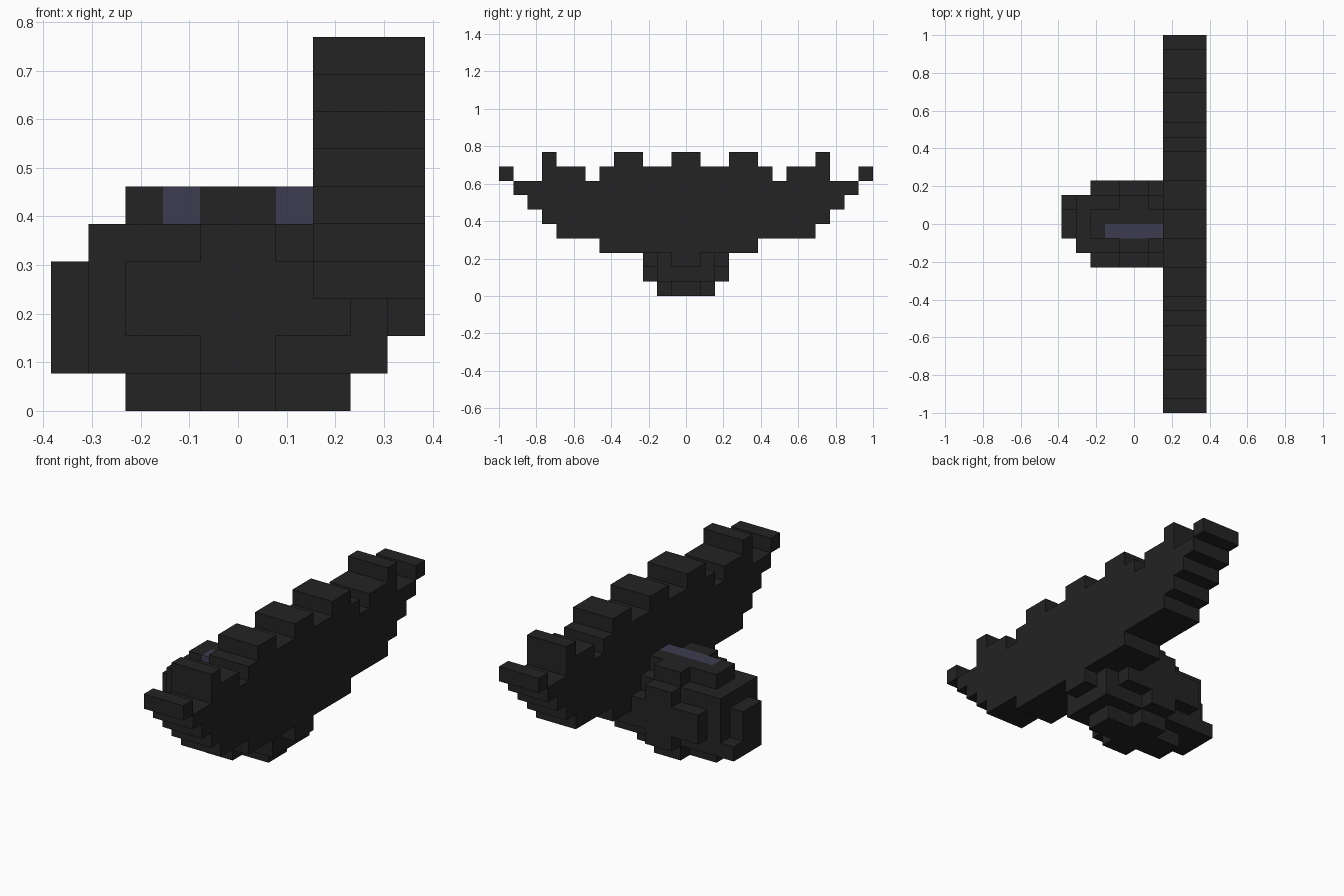
import bpy
import bmesh
import math
from mathutils import Vector

if "Cube" in bpy.data.objects:
    bpy.data.objects.remove(bpy.data.objects["Cube"], do_unlink=True)

U = 2 / 26  # edge of one block


def make_material(name, rgb):
    mat = bpy.data.materials.new(name)
    mat.use_nodes = True
    mat.diffuse_color = (*rgb, 1)
    mat.node_tree.nodes["Principled BSDF"].inputs["Base Color"].default_value = (*rgb, 1)
    return mat


CHARCOAL = make_material("charcoal", (0.017, 0.017, 0.017))
VIOLET = make_material("dusky_violet", (0.048, 0.046, 0.080))

# Unit face: direction, then two in-plane axes (axis1 x axis2 = direction)
SIDES = []
for axis in range(3):
    for sign in (1, -1):
        d, a, b = Vector(), Vector(), Vector()
        d[axis] = sign
        a[(axis + 1) % 3] = 1
        b[(axis + 2) % 3] = sign
        SIDES.append((d, a, b))


def block_solid(name, boxes, painted=None):
    """Union of boxes (x0, x1, y0, y1, z0, z1) in block units, as one skin."""
    def cells_of(box):
        x0, x1, y0, y1, z0, z1 = box
        return {(x, y, z) for x in range(x0, x1) for y in range(y0, y1) for z in range(z0, z1)}

    cells = set().union(*(cells_of(b) for b in boxes))
    paint = cells_of(painted) if painted else set()
    bm = bmesh.new()
    for cell in sorted(cells):
        centre = Vector(cell) + Vector((0.5, 0.5, 0.5))
        for d, a, b in SIDES:
            if tuple(int(c + s) for c, s in zip(cell, d)) in cells:
                continue
            mid = centre + d / 2
            quad = [mid + (a * i + b * j) / 2 for i, j in ((-1, -1), (1, -1), (1, 1), (-1, 1))]
            face = bm.faces.new([bm.verts.new(p * U) for p in quad])
            face.material_index = 1 if cell in paint else 0
    bmesh.ops.remove_doubles(bm, verts=bm.verts, dist=U / 100)
    # Merge the flat grid into large faces, keeping colour borders
    bmesh.ops.dissolve_limit(bm, angle_limit=math.radians(1), verts=bm.verts,
                             edges=bm.edges, delimit={'MATERIAL'})
    mesh = bpy.data.meshes.new(name)
    bm.to_mesh(mesh)
    bm.free()
    mesh.materials.append(CHARCOAL)
    if painted:
        mesh.materials.append(VIOLET)
    obj = bpy.data.objects.new(name, mesh)
    bpy.context.collection.objects.link(obj)
    return obj


# Wings: spans along y for each height row
WING_ROWS = {
    3: [(-6, 5)],
    4: [(-9, 9)],
    5: [(-10, 10)],
    6: [(-11, 11)],
    7: [(-12, 12)],
    8: [(-13, -12), (-10, -7), (-6, 6), (7, 10), (12, 13)],
    9: [(-10, -9), (-5, -3), (-1, 1), (3, 5), (9, 10)],
}
block_solid("wings", [(2, 5, y0, y1, z, z + 1)
                      for z, spans in WING_ROWS.items() for y0, y1 in spans])

# Body: rounded core with cross-shaped pads on its sides, top and bottom
body = [
    (-4, 4, -2, 2, 1, 5),    # core
    (-5, -4, -1, 1, 1, 4),   # rear pad
    (-5, -4, 1, 2, 1, 2),    # rear corner foot
    (4, 5, -1, 1, 2, 3),     # pad under the wings
]
for y in (-3, 2):            # side pads
    body += [(-3, 3, y, y + 1, 2, 4), (-1, 1, y, y + 1, 1, 5)]
for z in (0, 5):             # bottom and top pads
    body += [(-3, 3, -1, 1, z, z + 1), (-1, 1, -2, 2, z, z + 1)]
block_solid("body", body, painted=(-2, 2, -1, 0, 5, 6))
